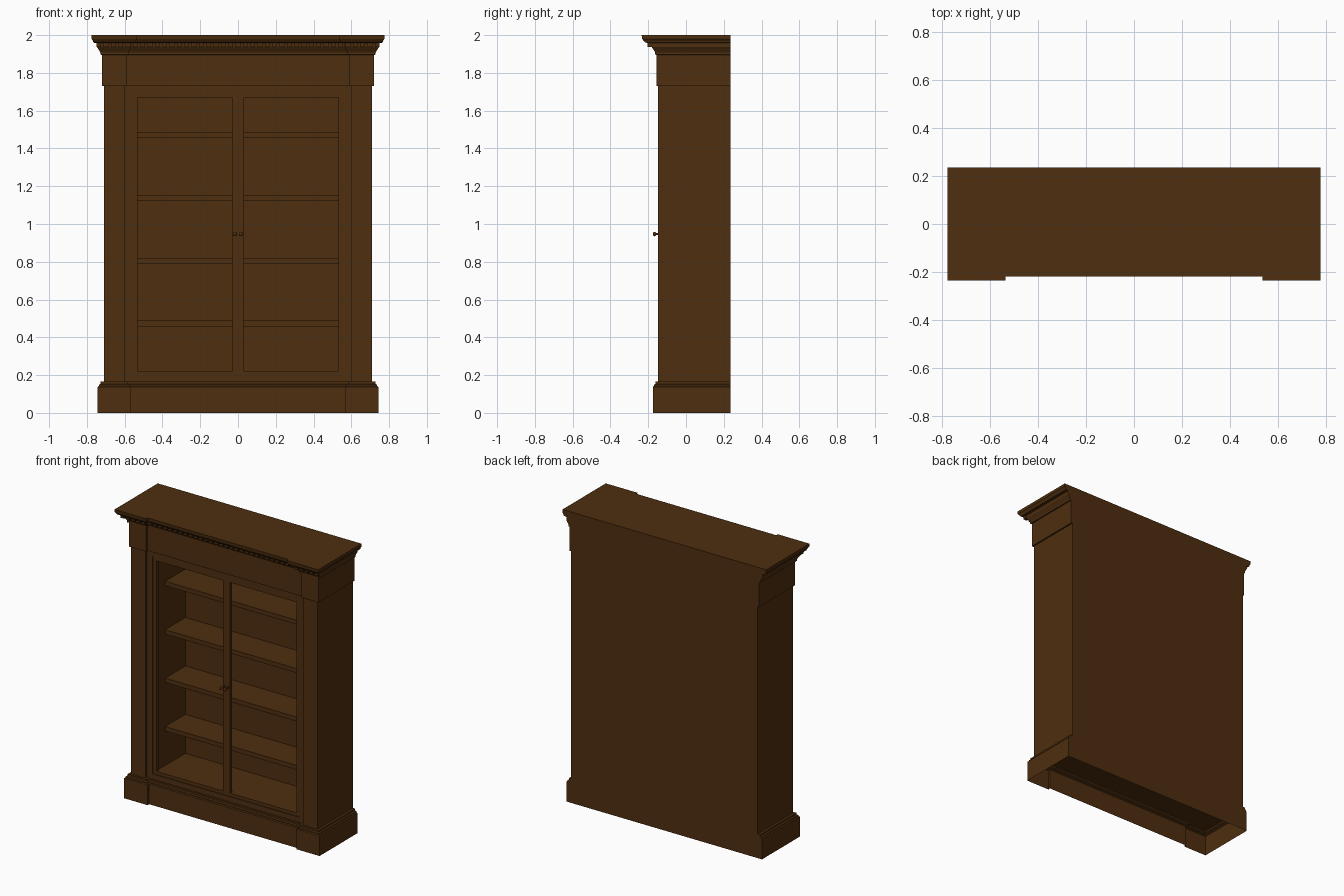
import bpy, bmesh, math
from mathutils import Matrix, Vector

if "Cube" in bpy.data.objects:
    bpy.data.objects.remove(bpy.data.objects["Cube"])

wood = bpy.data.materials.new("dark_brown_wood")
wood.diffuse_color = (0.076, 0.0275, 0.0048, 1)
wood.use_nodes = True
wood.node_tree.nodes["Principled BSDF"].inputs["Base Color"].default_value = wood.diffuse_color

BACK = 0.235


def finish(name, bm, smooth=False):
    me = bpy.data.meshes.new(name)
    bm.to_mesh(me)
    bm.free()
    me.materials.append(wood)
    for p in me.polygons:
        p.use_smooth = smooth
    ob = bpy.data.objects.new(name, me)
    bpy.context.collection.objects.link(ob)
    return ob


def add_box(bm, x0, x1, y0, y1, z0, z1):
    m = Matrix.Translation(((x0 + x1) / 2, (y0 + y1) / 2, (z0 + z1) / 2)) \
        @ Matrix.Diagonal((abs(x1 - x0), abs(y1 - y0), abs(z1 - z0), 1))
    bmesh.ops.create_cube(bm, size=1, matrix=m)


def boxes(name, dims, mirror=False):
    bm = bmesh.new()
    for d in dims:
        add_box(bm, *d)
        if mirror:
            add_box(bm, -d[1], -d[0], *d[2:])
    return finish(name, bm)


def outline(dx, dy):
    """Stepped cabinet plan, pushed out by dx at the sides and dy in front."""
    half = [(-.71 - dx, BACK), (-.71 - dx, -.148 - dy),
            (-.6 + dx, -.148 - dy), (-.6 + dx, -.131 - dy)]
    return half + [(-x, y) for x, y in reversed(half)]


def moulding(name, profile, cap):
    """Run a (dx, dy, z) profile round the plan and close the back."""
    bm = bmesh.new()
    rings = [[bm.verts.new((x, y, z)) for x, y in outline(dx, dy)]
             for dx, dy, z in profile]
    for a, b in zip(rings, rings[1:]):
        for i in range(7):
            bm.faces.new((a[i], a[i + 1], b[i + 1], b[i]))
        bm.faces.new((a[7], a[0], b[0], b[7]))
    if cap:
        bm.faces.new(rings[-1])
    return finish(name, bm)


# hollow plinth with stepped base moulding
moulding("plinth", [(.033, .027, 0), (.033, .027, .138), (.026, .021, .143),
                    (.026, .021, .149), (.017, .013, .154), (.017, .013, .165),
                    (0, 0, .165)], False)

# frieze and crown
moulding("cornice", [(0, 0, 1.73), (.011, .009, 1.73), (.011, .009, 1.895),
                     (.019, .015, 1.897), (.019, .015, 1.908), (.025, .021, 1.918),
                     (.032, .029, 1.93), (.036, .033, 1.936), (.036, .035, 1.957),
                     (.055, .067, 1.96), (.058, .077, 1.97), (.065, .084, 1.98),
                     (.065, .087, 2.0)], True)

# dentil row along the front
dentils = []
for i in range(-19, 20):
    x = i * .0388
    front = -.148 if abs(x) > .555 else -.131
    dentils.append((x - .0125, x + .0125, front - .056, front - .03, 1.938, 1.959))
boxes("dentils", dentils)

# carcass
boxes("side_walls", [(.6, .71, -.148, BACK, .165, 1.73),
                     (.54, .6, -.11, .2, .165, 1.73)], True)
boxes("back_panel", [(-.6, .6, .2, BACK, .165, 1.73)])
boxes("floor_and_ceiling", [(-.54, .54, -.105, .2, .165, .22),
                            (-.54, .54, -.105, .2, 1.67, 1.73)])

# face frame around the doors
boxes("face_frame_stiles", [(.56, .6, -.131, -.105, .165, 1.73)], True)
boxes("face_frame_rails", [(-.56, .56, -.131, -.105, .165, .2),
                           (-.56, .56, -.131, -.105, 1.695, 1.73)])

# shelves
boxes("shelves", [(-.54, .54, -.02, .2, z - .03, z)
                  for z in (.488, .821, 1.154, 1.487)])

# open door frames
boxes("doors", [(.533, .56, -.125, -.103, .2, 1.695),
                (0, .028, -.125, -.103, .2, 1.695),
                (.028, .533, -.125, -.103, .2, .222),
                (.028, .533, -.125, -.103, 1.67, 1.695)], True)

# door knobs
for s, side in ((-1, "left"), (1, "right")):
    bm = bmesh.new()
    bmesh.ops.create_uvsphere(bm, u_segments=16, v_segments=10, radius=.012,
                              matrix=Matrix.Translation((s * .016, -.166, .947))
                              @ Matrix.Diagonal((1, .75, 1, 1)))
    bmesh.ops.create_cone(bm, cap_ends=True, segments=12, radius1=.006, radius2=.005,
                          depth=.036,
                          matrix=Matrix.Translation((s * .016, -.142, .947))
                          @ Matrix.Rotation(math.pi / 2, 4, 'X'))
    finish(side + "_knob", bm, True)
